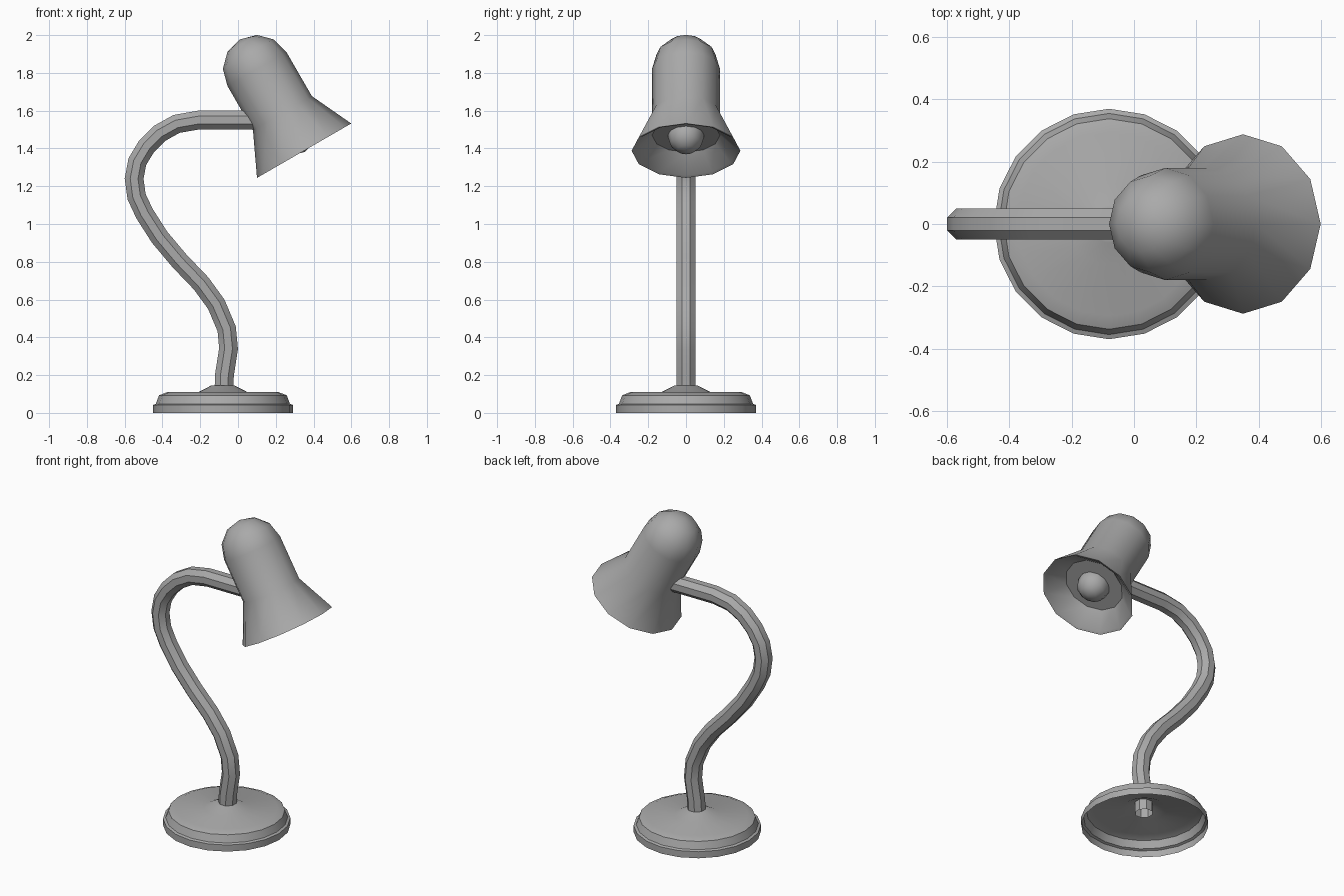
import bpy, bmesh
from math import sin, cos, pi, radians
from mathutils import Vector

if "Cube" in bpy.data.objects:
    bpy.data.objects.remove(bpy.data.objects["Cube"])

grey = bpy.data.materials.new("plain grey")
grey.use_nodes = True
GREY = (0.4, 0.4, 0.4, 1)
grey.diffuse_color = GREY
grey.node_tree.nodes["Principled BSDF"].inputs["Base Color"].default_value = GREY


def finish(name, bm, location=(0, 0, 0), tilt=0):
    """Turn a bmesh into a shaded object."""
    mesh = bpy.data.meshes.new(name)
    bm.to_mesh(mesh)
    bm.free()
    mesh.materials.append(grey)
    obj = bpy.data.objects.new(name, mesh)
    bpy.context.collection.objects.link(obj)
    obj.location = location
    obj.rotation_euler.y = tilt
    bpy.ops.object.select_all(action="DESELECT")
    obj.select_set(True)
    bpy.context.view_layer.objects.active = obj
    bpy.ops.object.shade_smooth_by_angle(angle=radians(40))
    return obj


def lathe(name, profile, sides, location, tilt=0):
    """Revolve (radius, height) points, listed from bottom to top, around z."""
    bm = bmesh.new()
    verts = [bm.verts.new((r, 0, z)) for r, z in profile]
    edges = [bm.edges.new(pair) for pair in zip(verts, verts[1:])]
    bmesh.ops.spin(bm, geom=verts + edges, cent=(0, 0, 0), axis=(0, 0, 1),
                   angle=2 * pi, steps=sides, use_merge=False)
    bmesh.ops.remove_doubles(bm, verts=bm.verts, dist=0.0005)
    bmesh.ops.recalc_face_normals(bm, faces=bm.faces)
    return finish(name, bm, location, tilt)


def sweep(name, path, radius, sides):
    """Sweep a regular polygon along a path of (x, z) points."""
    bm = bmesh.new()
    points = [Vector((x, 0, z)) for x, z in path]
    rings = []
    for i, p in enumerate(points):
        tangent = (points[min(i + 1, len(points) - 1)] - points[max(i - 1, 0)]).normalized()
        across = Vector((0, 1, 0))
        normal = across.cross(tangent)
        angles = [2 * pi * (k + 0.5) / sides for k in range(sides)]
        rings.append([bm.verts.new(p + radius * (cos(a) * normal + sin(a) * across))
                      for a in angles])
    for low, high in zip(rings, rings[1:]):
        for k in range(sides):
            n = (k + 1) % sides
            bm.faces.new((low[k], low[n], high[n], high[k]))
    bmesh.ops.recalc_face_normals(bm, faces=bm.faces)
    return finish(name, bm)


# Round stepped foot, hollow underneath, with a raised collar
lathe("base", [(0.37, 0), (0.37, 0.042), (0.355, 0.048), (0.338, 0.093),
               (0.295, 0.11), (0.13, 0.11), (0.06, 0.146), (0.045, 0.146)],
      20, (-0.08, 0, 0))

# Eight-sided bent neck
sweep("neck", [(-0.075, 0.08), (-0.072, 0.2), (-0.05, 0.34), (-0.06, 0.445),
               (-0.115, 0.575), (-0.195, 0.685), (-0.31, 0.805), (-0.415, 0.93),
               (-0.495, 1.055), (-0.537, 1.145), (-0.55, 1.24), (-0.533, 1.33),
               (-0.485, 1.41), (-0.415, 1.48), (-0.325, 1.53), (-0.21, 1.55),
               (0.12, 1.55)], 0.054, 8)

# Tilted shade: inner reflector, rim, flare, barrel and domed end
RIM = (0.35, 0, 1.388)
TILT = radians(-30)
dome = [(0.18 * cos(a), 0.5 + 0.18 * sin(a)) for a in (radians(d) for d in (0, 30, 60, 90))]
lathe("shade", [(0, 0.095), (0.18, 0.095), (0.272, 0.006), (0.288, 0), (0.18, 0.23)] + dome,
      12, RIM, TILT)

# Bulb sitting in the reflector
bulb = [(0.097 * cos(a), 0.09 + 0.097 * sin(a)) for a in (radians(d) for d in range(-90, 91, 30))]
lathe("bulb", bulb, 12, RIM, TILT)
